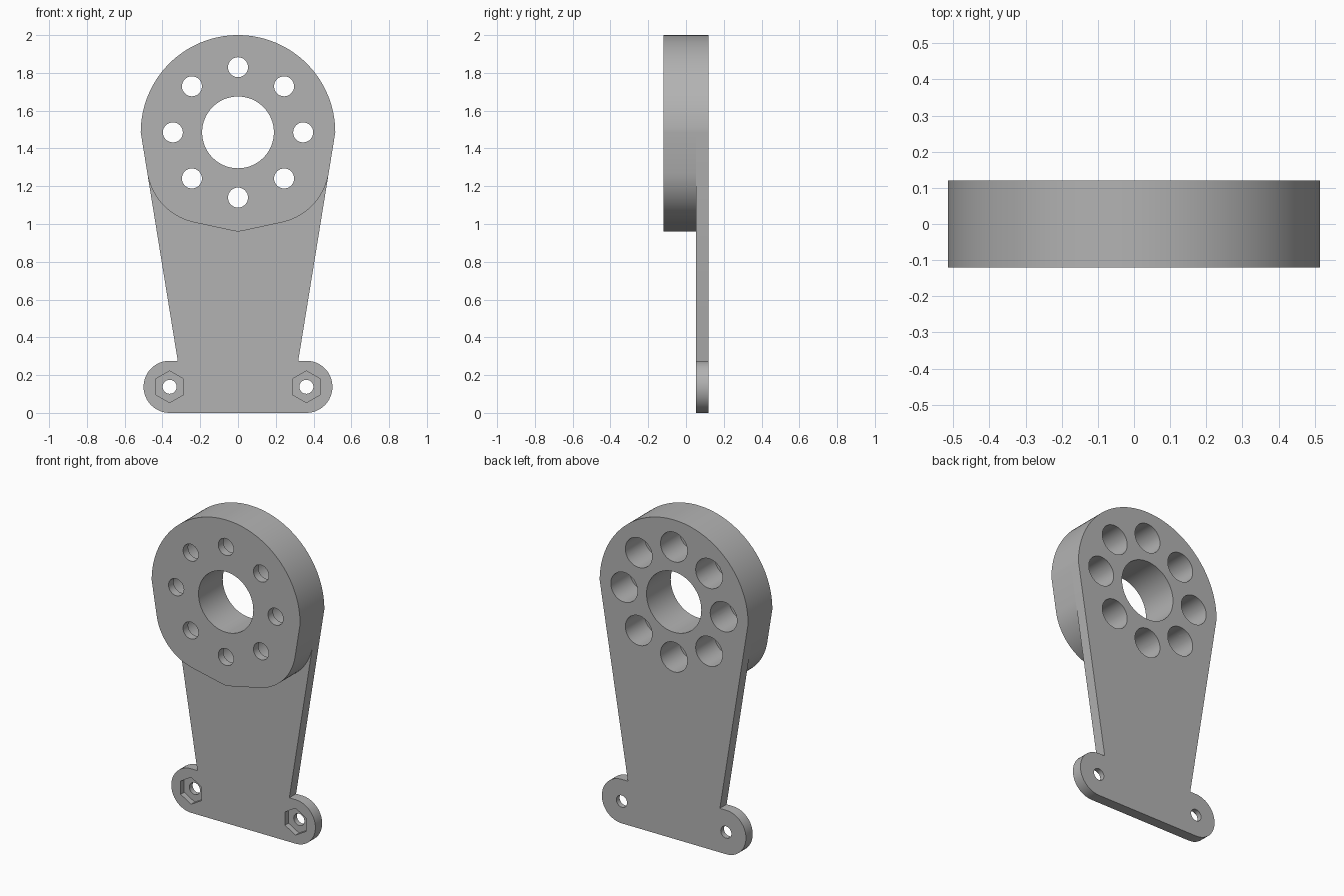
import bpy, bmesh
from math import sin, cos, pi, radians, atan2

if "Cube" in bpy.data.objects:
    bpy.data.objects.remove(bpy.data.objects["Cube"], do_unlink=True)

FRONT, SEAT, BACK = -0.12, 0.053, 0.12   # depth of head face, plate face, back face
HUB_Z, HUB_R = 1.485, 0.515
FOOT_X, FOOT_Z, FOOT_R = 0.362, 0.138, 0.138
WAIST = (0.319, 2 * FOOT_R)

grey = bpy.data.materials.new("plain grey")
grey.use_nodes = True
grey.diffuse_color = (0.45, 0.45, 0.45, 1)
grey.node_tree.nodes["Principled BSDF"].inputs["Base Color"].default_value = grey.diffuse_color


def arc(cx, cz, r, start, end, n):
    """Points on an arc in the XZ plane, angles in radians."""
    return [(cx + r * cos(start + (end - start) * i / n),
             cz + r * sin(start + (end - start) * i / n)) for i in range(n + 1)]


def circle(cx, cz, r, n, turn=0.0):
    return arc(cx, cz, r, turn, turn + 2 * pi, n)[:-1]


def prism(name, outline, y0, y1):
    """Extrude an XZ outline from y0 to y1."""
    bm = bmesh.new()
    face = bm.faces.new([bm.verts.new((x, y0, z)) for x, z in outline])
    moved = bmesh.ops.extrude_face_region(bm, geom=[face])["geom"]
    bmesh.ops.translate(bm, vec=(0, y1 - y0, 0),
                        verts=[v for v in moved if isinstance(v, bmesh.types.BMVert)])
    bmesh.ops.recalc_face_normals(bm, faces=bm.faces)
    mesh = bpy.data.meshes.new(name)
    bm.to_mesh(mesh)
    bm.free()
    mesh.materials.append(grey)
    obj = bpy.data.objects.new(name, mesh)
    bpy.context.collection.objects.link(obj)
    return obj


def combine(target, other, operation):
    """Apply a boolean and discard the helper."""
    mod = target.modifiers.new(operation.lower(), 'BOOLEAN')
    mod.operation, mod.solver, mod.object = operation, 'EXACT', other
    bpy.context.view_layer.objects.active = target
    bpy.ops.object.modifier_apply(modifier=mod.name)
    bpy.data.objects.remove(other, do_unlink=True)


def mirrored(right_half):
    """Close a half outline, listed from top to bottom, across x = 0."""
    return right_half + [(-x, z) for x, z in reversed(right_half) if x > 1e-5]


# Thin mounting plate: round top, tapered sides, two rounded feet
crown = arc(0, HUB_Z, HUB_R, pi / 2, 0, 32)
foot = arc(FOOT_X, FOOT_Z, FOOT_R, pi / 2, -pi / 2, 24)
bracket = prism("motor_bracket", mirrored(crown + [WAIST] + foot), SEAT, BACK)

# Thick head: same crown, then a large corner radius into a shallow point
taper = atan2(WAIST[0] - HUB_R, HUB_Z - WAIST[1])
low = 1.27
edge_x = HUB_R + (HUB_Z - low) * (WAIST[0] - HUB_R) / (HUB_Z - WAIST[1])
r = 0.32
corner = arc(edge_x - r * cos(taper), low - r * sin(taper), r, taper, radians(-78), 20)
head = prism("head", mirrored(crown + corner + [(0.035, 0.966), (0, 0.96)]), FRONT, SEAT)
combine(bracket, head, 'UNION')

# Central bore
combine(bracket, prism("bore", circle(0, HUB_Z, 0.19, 64), -1, 1), 'DIFFERENCE')

# Ring of eight bolt holes, counterbored from the back
for i in range(8):
    a = i * pi / 4
    x, z = 0.345 * cos(a), HUB_Z + 0.345 * sin(a)
    combine(bracket, prism("bolt_hole", circle(x, z, 0.053, 32), -1, 1), 'DIFFERENCE')
    combine(bracket, prism("counterbore", circle(x, z, 0.093, 40), FRONT + 0.05, 1), 'DIFFERENCE')

# Foot screw holes with hexagonal nut pockets in the front
for side in (-1, 1):
    x = side * FOOT_X
    combine(bracket, prism("screw_hole", circle(x, FOOT_Z, 0.037, 32), -1, 1), 'DIFFERENCE')
    combine(bracket, prism("nut_pocket", circle(x, FOOT_Z, 0.084, 6, pi / 2), 0, SEAT + 0.035), 'DIFFERENCE')

bpy.ops.object.select_all(action='DESELECT')
bracket.select_set(True)
bpy.context.view_layer.objects.active = bracket
bpy.ops.object.shade_smooth_by_angle(angle=radians(25))
